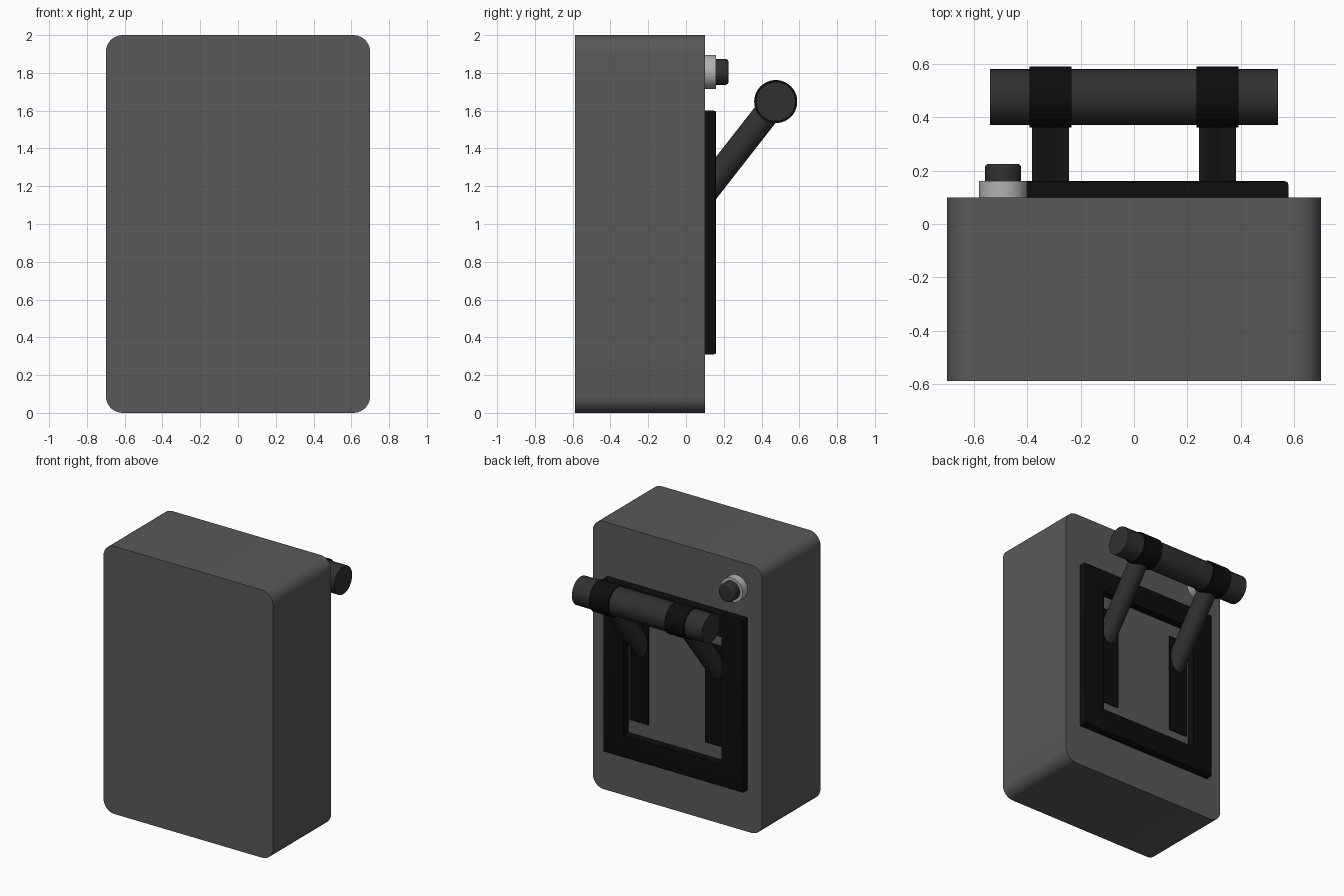
import bpy, bmesh, math
from mathutils import Vector

if "Cube" in bpy.data.objects:
    bpy.data.objects.remove(bpy.data.objects["Cube"])


def material(name, v):
    m = bpy.data.materials.new(name)
    m.diffuse_color = (v, v, v, 1)
    m.use_nodes = True
    m.node_tree.nodes["Principled BSDF"].inputs["Base Color"].default_value = m.diffuse_color
    return m


GREY = material("dark_grey", 0.10)
BLACK = material("black", 0.004)
RUBBER = material("charcoal", 0.03)
METAL = material("light_metal", 0.45)


def finish(name, bm, mat):
    bmesh.ops.recalc_face_normals(bm, faces=bm.faces)
    me = bpy.data.meshes.new(name)
    bm.to_mesh(me)
    bm.free()
    ob = bpy.data.objects.new(name, me)
    bpy.context.collection.objects.link(ob)
    me.materials.append(mat)
    bpy.context.view_layer.objects.active = ob
    bpy.ops.object.select_all(action='DESELECT')
    ob.select_set(True)
    bpy.ops.object.shade_smooth_by_angle(angle=math.radians(30))
    return ob


def box(name, lo, hi, mat, radius=0):
    lo, hi = Vector(lo), Vector(hi)
    bm = bmesh.new()
    bmesh.ops.create_cube(bm, size=1)
    for v in bm.verts:
        v.co = (lo + hi) / 2 + v.co * (hi - lo)
    if radius:  # round only the edges running along y
        edges = [e for e in bm.edges
                 if abs(e.verts[0].co.y - e.verts[1].co.y) > 1e-4]
        bmesh.ops.bevel(bm, geom=edges, offset=radius, segments=10,
                        profile=0.5, affect='EDGES')
    return finish(name, bm, mat)


def rod(name, a, b, r, mat, round_end=0):
    a, b = Vector(a), Vector(b)
    d = b - a
    bm = bmesh.new()
    bmesh.ops.create_cone(bm, cap_ends=True, segments=48,
                          radius1=r, radius2=r, depth=d.length)
    if round_end:
        edges = [e for e in bm.edges if all(v.co.z > 0 for v in e.verts)]
        bmesh.ops.bevel(bm, geom=edges, offset=round_end, segments=4,
                        profile=0.5, affect='EDGES')
    rot = d.to_track_quat('Z', 'Y')
    for v in bm.verts:
        v.co = (a + b) / 2 + rot @ v.co
    return finish(name, bm, mat)


# Housing with rounded corners
box("housing", (-0.7, -0.587, 0), (0.7, 0.10, 2), GREY, 0.09)

# Raised rectangular frame: section swept around a rectangle
bm = bmesh.new()
section = [(0.577, 0.645, 0.095), (0.577, 0.645, 0.148), (0.573, 0.641, 0.157),
           (0.565, 0.633, 0.16), (0.405, 0.475, 0.16), (0.405, 0.475, 0.095)]
rings = [[bm.verts.new((sx * w, y, 0.955 + sz * h))
          for sx, sz in ((-1, -1), (1, -1), (1, 1), (-1, 1))]
         for w, h, y in section]
for i, ring in enumerate(rings):
    nxt = rings[(i + 1) % len(rings)]
    for k in range(4):
        j = (k + 1) % 4
        bm.faces.new((ring[k], ring[j], nxt[j], nxt[k]))
finish("panel_frame", bm, BLACK)

# Handle bar
GRIP = (0.475, 1.648)
rod("handle_bar", (-0.538, *GRIP), (0.538, *GRIP), 0.104, RUBBER)

# Slots, lever arms and grip collars on both sides
for side, s in (("left", -1), ("right", 1)):
    x = s * 0.312
    box(side + "_slot", (x - 0.077, 0.09, 0.58), (x + 0.077, 0.11, 1.33), BLACK)
    rod(side + "_lever_arm", (x, 0.0, 1.04), (x, *GRIP), 0.069, RUBBER)
    rod(side + "_grip_collar", (x - 0.079, *GRIP), (x + 0.079, *GRIP), 0.114, BLACK)

# Push button
rod("button_collar", (-0.49, 0.09, 1.805), (-0.49, 0.16, 1.805), 0.09, METAL)
rod("button", (-0.49, 0.15, 1.805), (-0.49, 0.225, 1.805), 0.068, RUBBER, 0.015)
